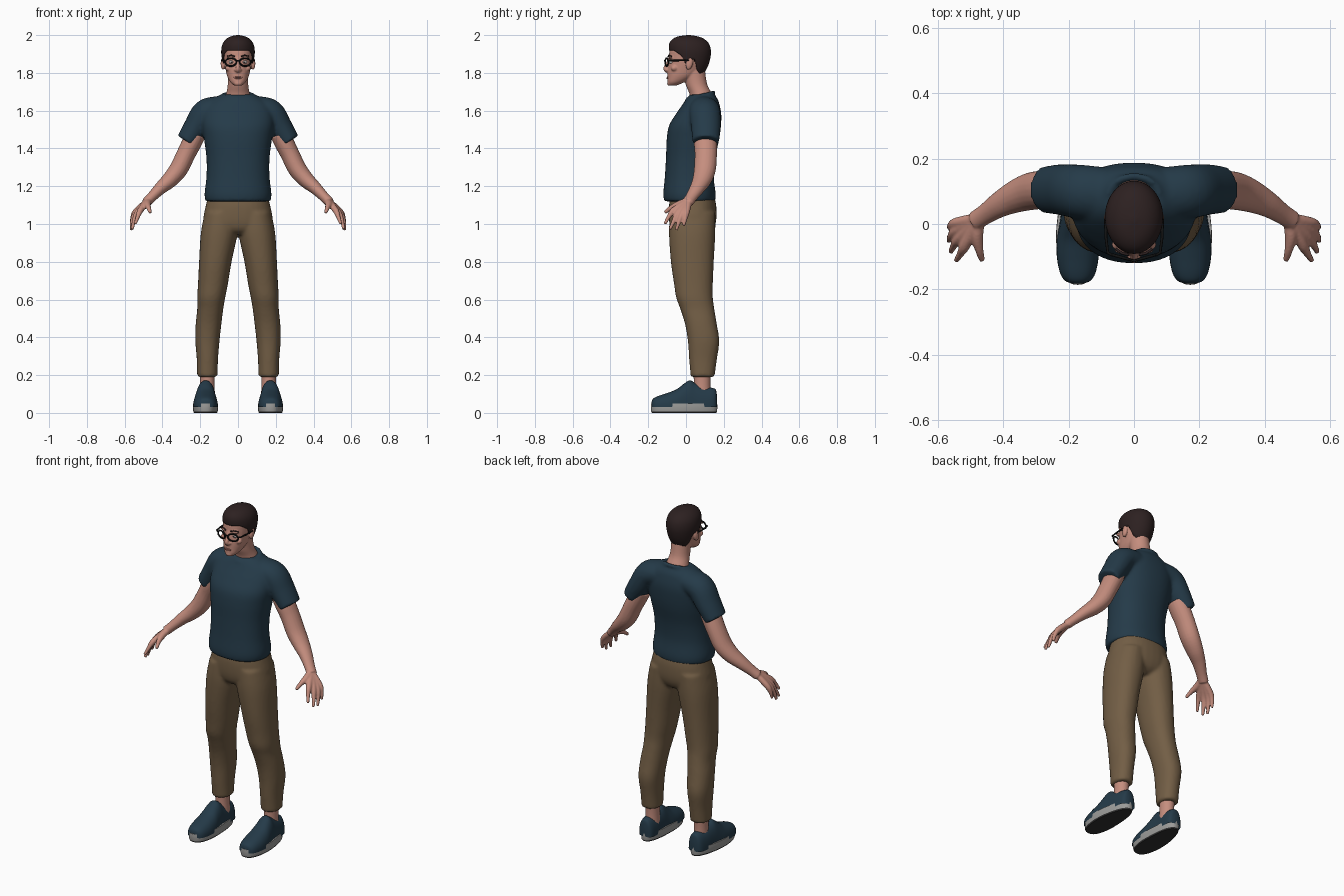
import bpy, bmesh, math
from mathutils import Vector, Matrix

cube = bpy.data.objects.get("Cube")
if cube:
    bpy.data.objects.remove(cube)


def material(name, rgb):
    m = bpy.data.materials.new(name)
    m.use_nodes = True
    m.diffuse_color = (*rgb, 1)
    m.node_tree.nodes["Principled BSDF"].inputs["Base Color"].default_value = (*rgb, 1)
    return m


SKIN = material("skin", (0.56, 0.27, 0.21))
LIPS = material("lips", (0.42, 0.17, 0.14))
HAIR = material("dark brown hair", (0.026, 0.015, 0.015))
BLUE = material("navy cloth", (0.018, 0.043, 0.066))
BROWN = material("brown cloth", (0.17, 0.112, 0.06))
GREY = material("grey rubber", (0.33, 0.33, 0.32))
DARK = material("dark rubber", (0.03, 0.03, 0.03))
BLACK = material("black frame", (0.006, 0.006, 0.006))
WHITE = material("eye white", (0.6, 0.56, 0.53))
X, Y, Z = Vector((1, 0, 0)), Vector((0, 1, 0)), Vector((0, 0, 1))


def spline(pts, sub=5):
    """Catmull-Rom through tuples of any length."""
    pts = [Vector(p) for p in pts]
    out = []
    for i in range(len(pts) - 1):
        a, b, c, d = pts[max(i - 1, 0)], pts[i], pts[i + 1], pts[min(i + 2, len(pts) - 1)]
        for k in range(sub):
            t = k / sub
            out.append(b + (c - a) * (t / 2) + (a * 2 - b * 5 + c * 4 - d) * (t * t / 2)
                       + (b * 3 - a - c * 3 + d) * (t ** 3 / 2))
    return out + [pts[-1]]


def bridge(bm, rings):
    n = len(rings[0])
    for a, b in zip(rings, rings[1:]):
        for i in range(n):
            bm.faces.new((a[i], a[(i + 1) % n], b[(i + 1) % n], b[i]))
    bm.faces.new(rings[0])
    bm.faces.new(rings[-1])


def sweep(bm, stations, side=1, axis=None, power=2.0, n=32):
    """Closed tube through (x, y, z, depth radius, width radius)."""
    st = spline(stations)
    rings = []
    for i, s in enumerate(st):
        c = Vector(s[:3])
        t = axis or (Vector(st[min(i + 1, len(st) - 1)][:3]) - Vector(st[max(i - 1, 0)][:3])).normalized()
        ref = Z if abs(t.y) > 0.95 else Y
        u = (ref - t * ref.dot(t)).normalized()
        v = t.cross(u)
        ring = []
        for k in range(n):
            a = math.tau * k / n
            cu, cv = math.cos(a), math.sin(a)
            p = c + u * (math.copysign(abs(cu) ** (2 / power), cu) * s[3]) \
                + v * (math.copysign(abs(cv) ** (2 / power), cv) * s[4])
            ring.append(bm.verts.new((p.x * side, p.y, p.z)))
        rings.append(ring)
    bridge(bm, rings)


def limb(bm, pts, side=1, widen=1.0):
    sweep(bm, [(x, y, z, r * widen, r) for x, y, z, r in pts], side, n=20)


def blob(bm, loc, radii, tilt=0):
    m = Matrix.Translation(loc) @ Matrix.Rotation(tilt, 4, 'X') @ Matrix.Diagonal((*radii, 1))
    bmesh.ops.create_uvsphere(bm, u_segments=20, v_segments=12, radius=1, matrix=m)


def finish(name, bm, *mats, voxel=0, smooth=4, rule=None):
    bmesh.ops.recalc_face_normals(bm, faces=bm.faces)
    for f in bm.faces:
        f.smooth = True
        if rule:
            f.material_index = rule(f)
    me = bpy.data.meshes.new(name)
    bm.to_mesh(me)
    bm.free()
    ob = bpy.data.objects.new(name, me)
    bpy.context.collection.objects.link(ob)
    for m in mats:
        me.materials.append(m)
    if voxel:
        r = ob.modifiers.new("blend", 'REMESH')
        r.mode, r.voxel_size, r.use_smooth_shade = 'VOXEL', voxel, True
        s = ob.modifiers.new("soften", 'SMOOTH')
        s.factor, s.iterations = 0.5, smooth
    return ob


def wire(name, pts, radius, mat, cyclic=False):
    cu = bpy.data.curves.new(name, 'CURVE')
    cu.dimensions, cu.bevel_depth, cu.bevel_resolution, cu.use_fill_caps = '3D', radius, 2, True
    sp = cu.splines.new('POLY')
    sp.points.add(len(pts) - 1)
    for p, co in zip(sp.points, pts):
        p.co = (*co, 1)
    sp.use_cyclic_u = cyclic
    cu.materials.append(mat)
    bpy.context.collection.objects.link(bpy.data.objects.new(name, cu))


# T-shirt: torso, sleeves and collar blended together
bm = bmesh.new()
torso = [(1.12, -.115, .155, .172), (1.16, -.12, .157, .177), (1.25, -.112, .147, .167), (1.35, -.106, .155, .167),
         (1.45, -.102, .176, .18), (1.52, -.09, .185, .19), (1.58, -.055, .187, .188), (1.63, -.02, .178, .17),
         (1.66, .0, .168, .135), (1.685, .02, .15, .09)]
sweep(bm, [(0, (f + b) / 2, z, (b - f) / 2, w) for z, f, b, w in torso], axis=Z, power=2.25, n=48)
for s in (1, -1):
    sweep(bm, [(.06, .09, 1.61, .08, .065), (.12, .095, 1.605, .082, .07), (.175, .1, 1.585, .082, .072),
               (.222, .105, 1.515, .078, .065), (.272, .105, 1.437, .071, .056)], s)
collar = [(.08 * math.cos(a), .078 + .068 * math.sin(a), 1.679 + .018 * math.sin(a), .011)
          for a in (math.tau * k / 12 for k in range(13))]
limb(bm, collar)
finish("shirt", bm, BLUE, voxel=.009, smooth=5)

# Trousers: hips and both legs blended together
bm = bmesh.new()
sweep(bm, [(0, .035, 1.16, .11, .155), (0, .035, 1.1, .125, .17), (0, .035, 1.02, .125, .183),
           (0, .033, .97, .11, .15), (0, .033, .945, .08, .09)], axis=Z, power=2.3)
leg = [(1.06, .088, .088, -.085, .155), (.95, .1, .097, -.09, .155), (.8, .12, .086, -.08, .147),
       (.68, .133, .079, -.063, .142), (.61, .142, .074, -.052, .142), (.55, .147, .069, -.03, .15),
       (.47, .156, .068, -.005, .163), (.38, .162, .064, .01, .176), (.28, .162, .056, .017, .163),
       (.19, .162, .054, .025, .151)]
for s in (1, -1):
    sweep(bm, [(x, (f + b) / 2, z, (b - f) / 2, w) for z, x, w, f, b in leg], s, axis=Z, power=2.2)
finish("trousers", bm, BROWN, voxel=.009)

# Arms with hands
knuckles_tips = [((.515, -.062, 1.075), (.53, -.09, 1.04), (.544, -.112, 1.0)),
                 ((.53, -.04, 1.063), (.55, -.065, 1.015), (.56, -.085, .972)),
                 ((.54, -.018, 1.058), (.56, -.038, 1.01), (.566, -.052, .967)),
                 ((.541, .004, 1.065), (.56, -.005, 1.025), (.564, -.013, .99))]
for s, label in ((1, "left"), (-1, "right")):
    bm = bmesh.new()
    limb(bm, [(.22, .1, 1.48, .052), (.245, .103, 1.43, .052), (.275, .105, 1.37, .05), (.315, .1, 1.29, .049),
              (.36, .085, 1.235, .043), (.41, .06, 1.19, .034), (.455, .03, 1.145, .027),
              (.485, .01, 1.115, .026)], s, 1.18)
    for knuckle, middle, tip in knuckles_tips:
        limb(bm, [(.475, .018, 1.125, .017), (*knuckle, .0165), (*middle, .0115), (*tip, .008)], s)
    limb(bm, [(.472, .015, 1.125, .017), (.48, -.035, 1.105, .019), (.473, -.08, 1.085, .013),
              (.464, -.112, 1.06, .009)], s)
    finish(label + "_arm", bm, SKIN, voxel=.005, smooth=3)

    # Ankle
    bm = bmesh.new()
    limb(bm, [(.162, .085, .06, .042), (.162, .085, .15, .038), (.162, .087, .26, .042)], s, 1.15)
    finish(label + "_ankle", bm, SKIN)

    # Shoe upper, swept from toe to heel and trimmed at the sole
    bm = bmesh.new()
    upper = [(-.182, .015, .058), (-.174, .038, .075), (-.15, .054, .088), (-.1, .064, .105), (-.05, .064, .125),
             (-.01, .058, .155), (.02, .054, .172), (.05, .052, .158), (.1, .05, .139), (.14, .045, .132),
             (.158, .034, .122), (.165, .015, .08)]
    sweep(bm, [(.172 - .05 * max(y, 0), y, .035, h - .035, w) for y, w, h in upper], s, axis=Y, power=2.3)
    bmesh.ops.bisect_plane(bm, geom=bm.verts[:] + bm.edges[:] + bm.faces[:], plane_co=(0, 0, .03),
                           plane_no=Z, clear_inner=True)
    finish(label + "_shoe", bm, BLUE)

    # Rubber sole, narrower at the heel, dark underneath
    bm = bmesh.new()
    sweep(bm, [(.172, -.01, z, .176 - d, .067 - d) for z, d in ((0, .006), (.008, .002), (.03, 0), (.05, .001))],
          s, axis=Z, power=2.5, n=48)
    for v in bm.verts:
        k = 1 - 1.1 * max(v.co.y + .03, 0)
        v.co.x = s * (.172 - .05 * max(v.co.y, 0)) + (v.co.x - s * .172) * k
    sole = finish(label + "_sole", bm, GREY, DARK, rule=lambda f: int(f.calc_center_median().z < .009))
    sole.select_set(True)
    bpy.context.view_layer.objects.active = sole
    bpy.ops.object.shade_smooth_by_angle(angle=math.radians(40))
    sole.select_set(False)

# Head with neck, nose, brow and ears
bm = bmesh.new()
skull = [(1.733, -.09, -.05, .02), (1.75, -.098, -.01, .04), (1.78, -.098, .045, .056), (1.81, -.098, .078, .064),
         (1.85, -.094, .1, .071), (1.89, -.09, .115, .076), (1.92, -.086, .116, .077), (1.955, -.07, .1, .066),
         (1.98, -.035, .065, .035)]
sweep(bm, [(0, (f + b) / 2, z, (b - f) / 2, w) for z, f, b, w in skull], axis=Z, power=2.2)
sweep(bm, [(0, .085, 1.6, .065, .085), (0, .08, 1.68, .06, .065), (0, .055, 1.74, .057, .054),
           (0, .04, 1.82, .06, .054)], axis=Z)
limb(bm, [(0, -.083, 1.88, .01), (0, -.097, 1.85, .01), (0, -.108, 1.823, .0125), (0, -.098, 1.808, .011)])
blob(bm, (0, -.088, 1.745), (.022, .012, .014))
for s in (1, -1):
    blob(bm, (s * .011, -.1, 1.815), (.009, .011, .008))
    blob(bm, (s * .034, -.08, 1.882), (.026, .012, .008))
    blob(bm, (s * .05, -.062, 1.825), (.018, .018, .016))
    blob(bm, (s * .08, .018, 1.85), (.012, .019, .034), -.2)
finish("head", bm, SKIN, voxel=.0045, smooth=3)

bm = bmesh.new()
blob(bm, (0, -.0985, 1.777), (.023, .005, .0035))
blob(bm, (0, -.0985, 1.771), (.018, .005, .0035))
finish("lips", bm, LIPS)


# Hair: cap following the skull, its lower edge set by a hairline rule
def lookup(table, x):
    for a, b in zip(table, table[1:]):
        if x <= b[0]:
            return Vector(a).lerp(Vector(b), max(0, (x - a[0]) / (b[0] - a[0])))
    return Vector(table[-1])


hairline = [(-1, 1.918), (-.75, 1.918), (-.6, 1.905), (-.4, 1.888), (-.3, 1.852), (-.1, 1.848), (0, 1.872),
            (.25, 1.872), (.45, 1.82), (.75, 1.792), (1, 1.785)]
cap = [tuple(p) for p in spline([(1.78, -.05, .086, .06), (1.81, -.06, .103, .07), (1.84, -.072, .118, .079),
                                 (1.88, -.082, .129, .086), (1.915, -.09, .132, .089), (1.95, -.09, .124, .083),
                                 (1.975, -.076, .103, .067), (1.992, -.045, .068, .042), (2.0, .005, .02, .008)])]
bm = bmesh.new()
rings = []
for j in range(-1, 19):
    t, shrink = max(j, 0) / 18, .86 if j < 0 else 1
    ring = []
    for k in range(64):
        a = math.tau * k / 64
        low = lookup(hairline, math.sin(a))[1]
        z, f, b, w = lookup(cap, low + (2.0 - low) * math.sin(t * math.pi / 2))
        ring.append(bm.verts.new((w * shrink * math.cos(a), (f + b) / 2 + (b - f) / 2 * shrink * math.sin(a), z)))
    rings.append(ring)
bridge(bm, rings)
finish("hair", bm, HAIR)

# Eyes, eyebrows and glasses
for s, label in ((1, "left"), (-1, "right")):
    bm = bmesh.new()
    blob(bm, (s * .034, -.078, 1.857), (.015, .012, .009))
    finish(label + "_eye", bm, WHITE, HAIR,
           rule=lambda f: int((f.calc_center_median() - Vector((s * .034, -.09, 1.857))).length < .006))
    wire(label + "_eyebrow", [(s * .016, -.094, 1.887), (s * .036, -.09, 1.893), (s * .056, -.076, 1.887)],
         .004, HAIR)
    rim = [(s * (.038 + .029 * math.cos(a)), -.106 + .008 * math.cos(a) + .004,
            1.857 + .021 * math.sin(a)) for a in (math.tau * k / 28 for k in range(28))]
    wire(label + "_lens_rim", rim, .0045, BLACK, True)
    wire(label + "_temple", [(s * .067, -.095, 1.864), (s * .08, -.088, 1.866), (s * .086, -.04, 1.866),
                             (s * .087, .012, 1.868), (s * .084, .03, 1.85)], .0045, BLACK)
wire("glasses_bridge", [(-.01, -.11, 1.862), (0, -.113, 1.865), (.01, -.11, 1.862)], .004, BLACK)
